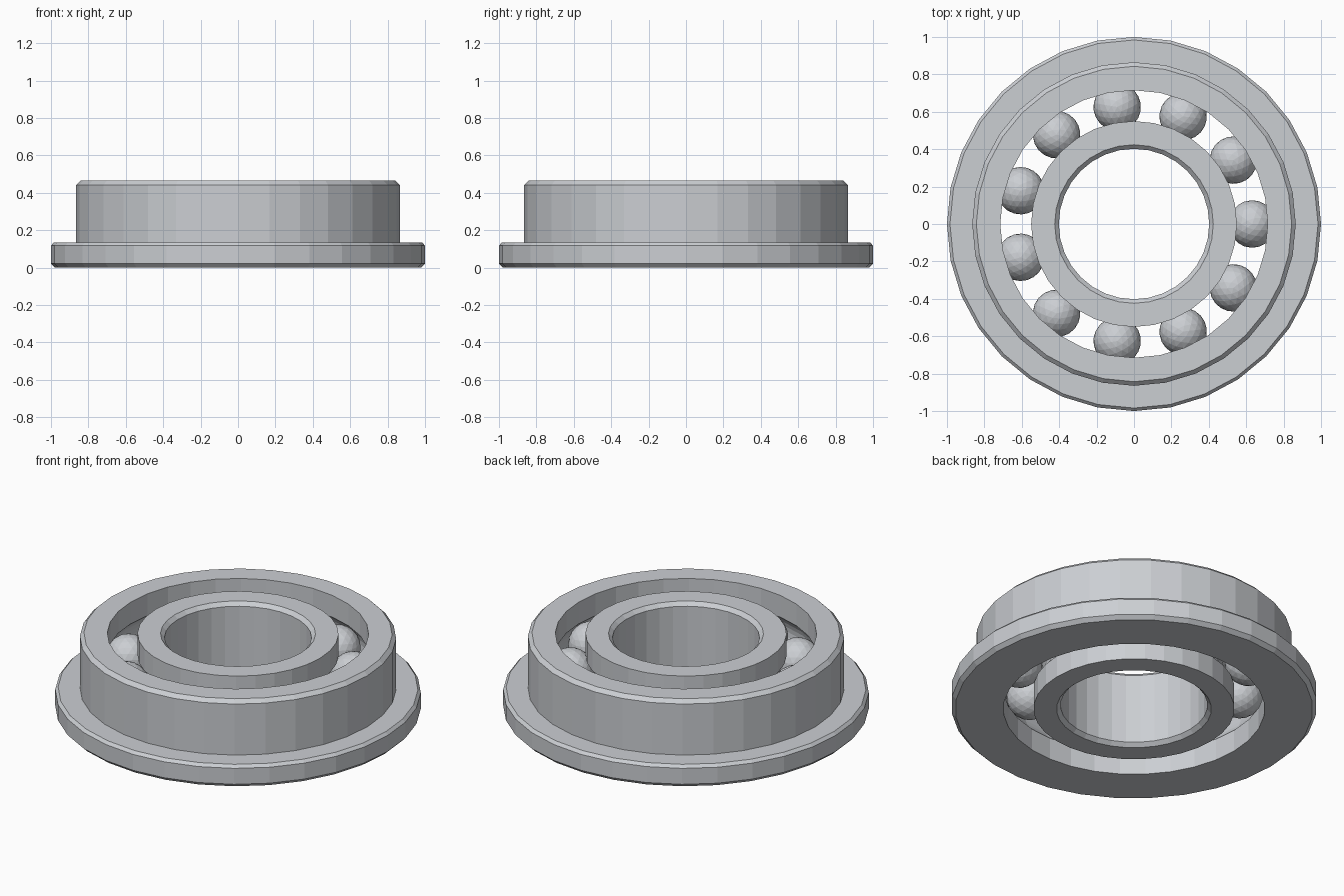
import bpy, bmesh, math
from mathutils import Matrix

SIDES = 32
BALLS = 11
HEIGHT = 0.465
MID = HEIGHT / 2
PITCH = 0.632     # radius of the ball circle
BALL_R = 0.127
CHAMFER = 0.022

cube = bpy.data.objects.get("Cube")
if cube:
    bpy.data.objects.remove(cube, do_unlink=True)

steel = bpy.data.materials.new("Brushed steel grey")
colour = (0.60, 0.62, 0.65, 1)
steel.diffuse_color = colour
steel.use_nodes = True
steel.node_tree.nodes["Principled BSDF"].inputs["Base Color"].default_value = colour


def finish(bm, name):
    bmesh.ops.recalc_face_normals(bm, faces=bm.faces)
    mesh = bpy.data.meshes.new(name)
    bm.to_mesh(mesh)
    bm.free()
    mesh.materials.append(steel)
    obj = bpy.data.objects.new(name, mesh)
    bpy.context.collection.objects.link(obj)
    return obj


def lathe(name, profile):
    """Revolve a closed (radius, z) profile around the z axis."""
    bm = bmesh.new()
    loops = []
    for i in range(SIDES):
        a = 2 * math.pi * i / SIDES
        loops.append([bm.verts.new((r * math.cos(a), r * math.sin(a), z)) for r, z in profile])
    count = len(profile)
    for i in range(SIDES):
        here, there = loops[i], loops[(i + 1) % SIDES]
        for j in range(count):
            k = (j + 1) % count
            bm.faces.new((here[j], there[j], there[k], here[k]))
    return finish(bm, name)


def groove(edge_radius, steps=8):
    """Ball track arc cut into a wall, listed from bottom to top."""
    track_r = BALL_R + 0.004
    side = 1 if edge_radius > PITCH else -1
    limit = math.acos(abs(edge_radius - PITCH) / track_r)
    angles = [limit * (2 * i / steps - 1) for i in range(steps + 1)]
    return [(PITCH + side * track_r * math.cos(a), MID + track_r * math.sin(a)) for a in angles]


# Outer ring with flange and chamfered rims
race = 0.715
lathe("outer_flanged_ring", [
    (race, 0), (1 - CHAMFER, 0), (1, CHAMFER), (1, 0.118), (0.984, 0.135),
    (0.865, 0.135), (0.865, HEIGHT - CHAMFER), (0.865 - CHAMFER, HEIGHT),
    (race, HEIGHT)] + groove(race)[::-1])

# Inner ring with chamfered bore
hub, bore = 0.55, 0.402
lathe("inner_ring", [(bore + CHAMFER, 0), (hub, 0)] + groove(hub) + [
    (hub, HEIGHT), (bore + CHAMFER, HEIGHT),
    (bore, HEIGHT - CHAMFER), (bore, CHAMFER)])

# Balls between the rings
for i in range(BALLS):
    a = 2 * math.pi * i / BALLS
    bm = bmesh.new()
    place = Matrix.Rotation(a, 4, 'Z') @ Matrix.Translation((PITCH, 0, MID))
    bmesh.ops.create_icosphere(bm, subdivisions=3, radius=BALL_R, matrix=place)
    finish(bm, f"ball_{i + 1}")
